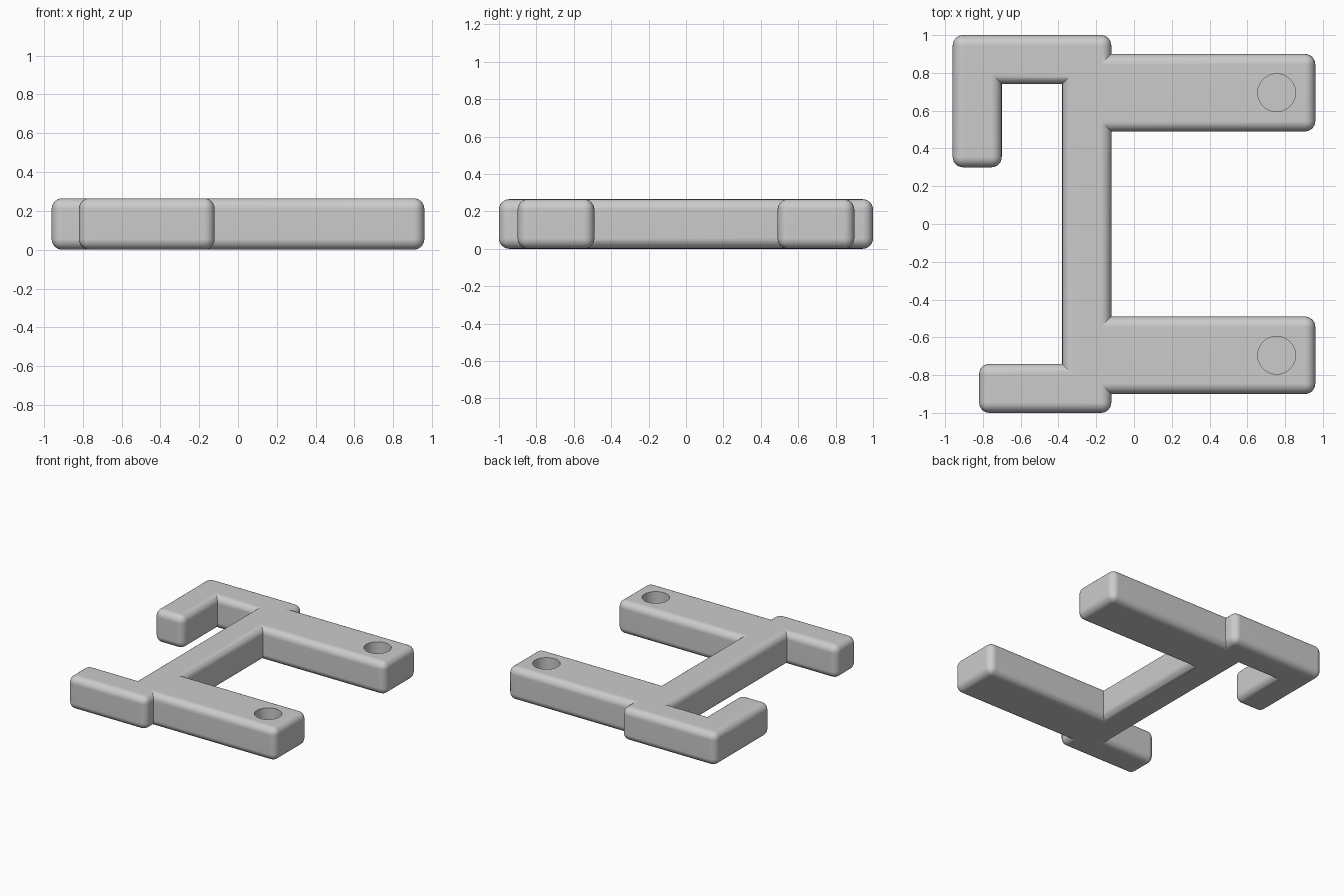
import bpy, bmesh, math
from mathutils import Matrix

if "Cube" in bpy.data.objects:
    bpy.data.objects.remove(bpy.data.objects["Cube"])

HEIGHT = 0.265
RADIUS = 0.055

grey = bpy.data.materials.new("grey plastic")
grey.diffuse_color = (0.6, 0.6, 0.6, 1)
grey.use_nodes = True
grey.node_tree.nodes["Principled BSDF"].inputs["Base Color"].default_value = grey.diffuse_color


def make_object(name, bm):
    mesh = bpy.data.meshes.new(name)
    bm.to_mesh(mesh)
    bm.free()
    mesh.materials.append(grey)
    obj = bpy.data.objects.new(name, mesh)
    bpy.context.collection.objects.link(obj)
    return obj


def rounded_bar(name, x0, x1, y0, y1):
    """Bar of full height with every edge rounded."""
    bm = bmesh.new()
    centre = Matrix.Translation(((x0 + x1) / 2, (y0 + y1) / 2, HEIGHT / 2))
    size = Matrix.Diagonal((x1 - x0, y1 - y0, HEIGHT, 1))
    bmesh.ops.create_cube(bm, size=1, matrix=centre @ size)
    bmesh.ops.bevel(bm, geom=bm.edges[:], offset=RADIUS, segments=6,
                    profile=0.5, affect='EDGES')
    return make_object(name, bm)


def hole_cutter(name, x, y, depth):
    bm = bmesh.new()
    bmesh.ops.create_cone(bm, cap_ends=True, segments=48, radius1=0.1, radius2=0.1,
                          depth=2 * depth, matrix=Matrix.Translation((x, y, HEIGHT)))
    return make_object(name, bm)


def combine(target, other, operation):
    mod = target.modifiers.new("combine", 'BOOLEAN')
    mod.operation = operation
    mod.solver = 'EXACT'
    mod.object = other
    bpy.context.view_layer.objects.active = target
    bpy.ops.object.modifier_apply(modifier=mod.name)
    bpy.data.objects.remove(other)


# Long spine joining everything
frame = rounded_bar("bracket_frame", -0.38, -0.12, -0.9, 0.9)

# Hook at the back, foot at the front, two wide arms to the right
parts = [
    rounded_bar("hook_bar", -0.96, -0.12, 0.74, 1.0),
    rounded_bar("hook_tip", -0.96, -0.70, 0.30, 0.9),
    rounded_bar("front_foot", -0.82, -0.12, -1.0, -0.74),
    rounded_bar("back_arm", -0.30, 0.96, 0.49, 0.90),
    rounded_bar("front_arm", -0.30, 0.96, -0.90, -0.49),
]
for part in parts:
    combine(frame, part, 'UNION')

# Blind round holes near the arm ends
for side in (-1, 1):
    combine(frame, hole_cutter("arm_hole", 0.755, side * 0.695, 0.2), 'DIFFERENCE')

# Smooth rounded edges, crisp joints, flat large faces
bpy.ops.object.select_all(action='DESELECT')
frame.select_set(True)
bpy.context.view_layer.objects.active = frame
bpy.ops.object.shade_smooth_by_angle(angle=math.radians(30))
weighted = frame.modifiers.new("flat_faces", 'WEIGHTED_NORMAL')
weighted.keep_sharp = True
